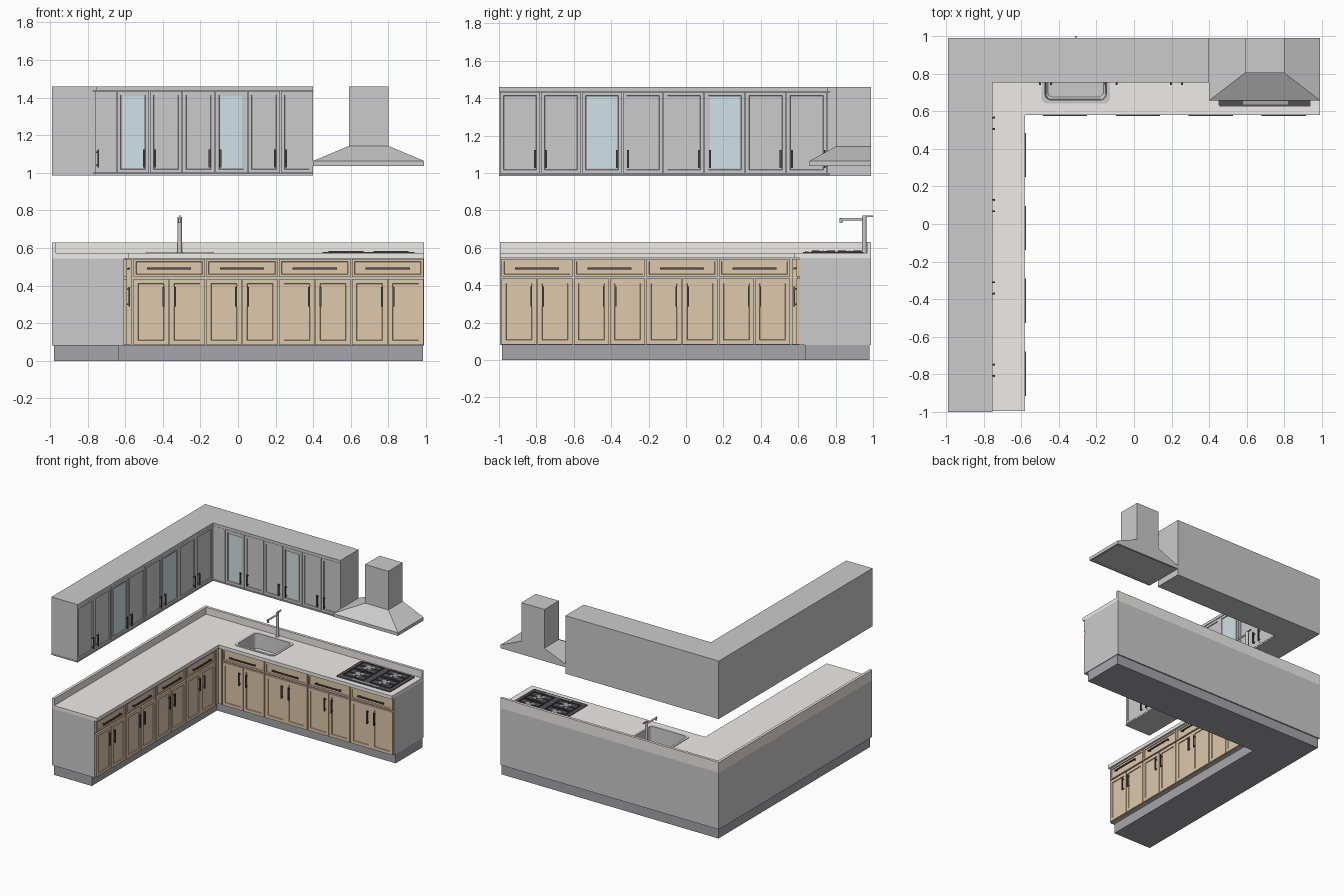
import bpy, bmesh, math
from mathutils import Matrix, Vector

if "Cube" in bpy.data.objects:
    bpy.data.objects.remove(bpy.data.objects["Cube"])


def material(name, r, g, b):
    m = bpy.data.materials.new(name)
    m.diffuse_color = (r, g, b, 1)
    m.use_nodes = True
    m.node_tree.nodes["Principled BSDF"].inputs["Base Color"].default_value = m.diffuse_color
    return m


WOOD = material("wood", .74, .58, .41)
STONE = material("stone", .85, .84, .81)
DARK = material("dark_metal", .08, .08, .085)
PLINTH = material("plinth_grey", .38, .38, .41)
GLASS = material("glass", .62, .76, .80)
# Swaps the back run onto the left wall (mirror across the corner diagonal)
DIAGONAL = Matrix(((0, -1, 0, 0), (-1, 0, 0, 0), (0, 0, 1, 0), (0, 0, 0, 1)))


def finish(bm, name, mat=None, left=False, smooth=False):
    if left:
        bm.transform(DIAGONAL)
    bmesh.ops.recalc_face_normals(bm, faces=bm.faces)
    me = bpy.data.meshes.new(name)
    bm.to_mesh(me)
    bm.free()
    ob = bpy.data.objects.new(name, me)
    bpy.context.collection.objects.link(ob)
    if mat:
        me.materials.append(mat)
    if smooth:
        bpy.ops.object.select_all(action='DESELECT')
        ob.select_set(True)
        bpy.context.view_layer.objects.active = ob
        bpy.ops.object.shade_smooth_by_angle(angle=math.radians(35))
    return ob


def box(bm, x0, x1, y0, y1, z0, z1):
    size = Matrix.Diagonal((x1 - x0, y1 - y0, z1 - z0, 1))
    mid = Matrix.Translation(((x0 + x1) / 2, (y0 + y1) / 2, (z0 + z1) / 2))
    return bmesh.ops.create_cube(bm, size=1, matrix=mid @ size)['verts']


def cylinder(bm, a, b, r, seg=20):
    a, b = Vector(a), Vector(b)
    rot = (b - a).to_track_quat('Z', 'Y').to_matrix().to_4x4()
    bmesh.ops.create_cone(bm, cap_ends=True, segments=seg, radius1=r, radius2=r,
                          depth=(b - a).length, matrix=Matrix.Translation((a + b) / 2) @ rot)


def loft(bm, rings):
    vs = [[bm.verts.new(p) for p in ring] for ring in rings]
    n = len(vs[0])
    for a, b in zip(vs, vs[1:]):
        for i in range(n):
            bm.faces.new((a[i], a[(i + 1) % n], b[(i + 1) % n], b[i]))
    bm.faces.new(vs[0])
    bm.faces.new(vs[-1])


def l_shape(name, outer, inner, right, front, z0, z1, mat=None):
    pts = [(-outer, outer), (right, outer), (right, inner),
           (-inner, inner), (-inner, front), (-outer, front)]
    bm = bmesh.new()
    loft(bm, [[(x, y, z) for x, y in pts] for z in (z0, z1)])
    return finish(bm, name, mat)


def panel(bm, x0, x1, y, z0, z1, rim, thick=.015):
    """Framed door or drawer front facing -y, with a recessed centre."""
    vs = box(bm, x0, x1, y, y + thick, z0, z1)
    face = next(f for f in {f for v in vs for f in v.link_faces} if f.normal.y < -.9
                or all(abs(v.co.y - y) < 1e-5 for v in f.verts))
    face.normal_update()
    bmesh.ops.inset_region(bm, faces=[face], thickness=rim)
    bmesh.ops.inset_region(bm, faces=[face], thickness=.003)
    bmesh.ops.translate(bm, verts=face.verts, vec=(0, .006, 0))


def handle(bm, x, z, y, length, upright):
    h, t, e = length / 2, .005, length / 2 - .012
    if upright:
        box(bm, x - t, x + t, y - .017, y - .009, z - h, z + h)
    else:
        box(bm, x - h, x + h, y - .017, y - .009, z - t, z + t)
    for s in (-e, e):
        px, pz = (x, z + s) if upright else (x + s, z)
        box(bm, px - .004, px + .004, y - .009, y + .002, pz - .004, pz + .004)


def rounded_rect(x0, x1, y0, y1, r, z, n=6):
    pts = []
    for k, (cx, cy) in enumerate(((x1 - r, y1 - r), (x0 + r, y1 - r),
                                  (x0 + r, y0 + r), (x1 - r, y0 + r))):
        for i in range(n + 1):
            a = math.pi / 2 * (k + i / n)
            pts.append((cx + r * math.cos(a), cy + r * math.sin(a), z))
    return pts


# L-shaped bodies
l_shape("plinth", .98, .635, .985, -.985, 0, .08, PLINTH)
carcass = l_shape("base_carcass", .99, .606, .99, -.995, .08, .545)
counter = l_shape("countertop", .99, .58, .99, -.995, .545, .573, STONE)
l_shape("backsplash", .99, .968, .99, -.995, .573, .63, STONE)
l_shape("wall_carcass", .99, .771, .40, -.997, .995, 1.437)
l_shape("wall_bottom_panel", .99, .755, .40, -1, .985, .995)
l_shape("wall_cornice", .99, .753, .40, -1, 1.437, 1.46)

# Base fronts: the same four units on both walls
for left in (False, True):
    side = "left" if left else "back"
    doors, drawers, bars = bmesh.new(), bmesh.new(), bmesh.new()
    w = (.99 + .56) / 4
    for i in range(4):
        x0 = -.56 + i * w
        x1, xm = x0 + w, x0 + w / 2
        panel(drawers, x0 + .004, x1 - .004, .591, .446, .541, .018)
        handle(bars, xm, .49, .591, .235, False)
        panel(doors, x0 + .004, xm - .002, .591, .083, .435, .035)
        panel(doors, xm + .002, x1 - .004, .591, .083, .435, .035)
        for s in (-.031, .031):
            handle(bars, xm + s, .34, .591, .105, True)
    finish(doors, "base_doors_" + side, WOOD, left)
    finish(drawers, "drawer_fronts_" + side, WOOD, left)
    finish(bars, "base_handles_" + side, DARK, left)
    filler = bmesh.new()
    box(filler, -.606, -.566, .593, .606, .083, .541)
    finish(filler, "base_corner_filler_" + side, WOOD, left)

# Wall cabinet fronts
for side, start, end, count, glazed in (("back", -.645, .40, 6, (0, 3)),
                                        ("left", -.755, .997, 8, (2, 5))):
    left = side == "left"
    doors, panes, bars = bmesh.new(), bmesh.new(), bmesh.new()
    w = (end - start) / count
    for i in range(count):
        x0, x1 = start + i * w + .002, start + (i + 1) * w - .002
        panel(doors, x0, x1, .756, .998, 1.434, .027)
        if i in glazed:
            box(panes, x0 + .028, x1 - .028, .759, .764, 1.026, 1.406)
        hx = x1 - .028 if i % 2 == 0 else x0 + .028
        handle(bars, hx, 1.075, .756, .095, True)
    finish(doors, "wall_doors_" + side, None, left)
    finish(panes, "glass_panes_" + side, GLASS, left)
    finish(bars, "wall_handles_" + side, DARK, left)
filler = bmesh.new()
box(filler, -.771, -.647, .757, .771, .998, 1.434)
finish(filler, "wall_corner_filler")

# Sink opening cut through counter and carcass
X0, X1, Y0, Y1 = -.485, -.135, .648, .918
bm = bmesh.new()
loft(bm, [rounded_rect(X0, X1, Y0, Y1, .03, z) for z in (.43, .65)])
cutter = finish(bm, "sink_cutter")
cutter.hide_render = True
for ob in (carcass, counter):
    mod = ob.modifiers.new("sink_opening", 'BOOLEAN')
    mod.operation, mod.solver, mod.object = 'DIFFERENCE', 'EXACT', cutter
    bpy.context.view_layer.objects.active = ob
    bpy.ops.object.modifier_apply(modifier=mod.name)
bpy.data.objects.remove(cutter)

# Sink basin with rim
bm = bmesh.new()
rings = [(.003, .435, .03), (.003, .573, .03), (-.008, .573, .035), (-.008, .577, .035),
         (.012, .577, .03), (.016, .455, .03), (.028, .443, .025)]
loft(bm, [rounded_rect(X0 + d, X1 - d, Y0 + d, Y1 - d, r, z) for d, z, r in rings])
finish(bm, "sink_basin", smooth=True)
bm = bmesh.new()
cylinder(bm, (-.31, .783, .442), (-.31, .783, .447), .022)
finish(bm, "sink_drain", DARK, smooth=True)

# Tap: post, spout, nozzle and lever
bm = bmesh.new()
cylinder(bm, (-.31, .953, .573), (-.31, .953, .765), .012)
cylinder(bm, (-.31, .953, .573), (-.31, .953, .581), .015)
cylinder(bm, (-.31, .953, .752), (-.31, .822, .752), .007)
cylinder(bm, (-.31, .829, .757), (-.31, .829, .733), .008)
box(bm, -.315, -.305, .945, 1.0, .765, .773)
finish(bm, "tap", smooth=True)

# Hob: plate, control strip, burners and grates
bm = bmesh.new()
loft(bm, [rounded_rect(.45, .94, .625, .95, .01, z, 3) for z in (.573, .578)])
finish(bm, "hob_plate", DARK)
bm = bmesh.new()
box(bm, .58, .82, .637, .655, .578, .5795)
finish(bm, "hob_control_strip", PLINTH)
burners, grates = bmesh.new(), bmesh.new()
for x in (.575, .815):
    for y in (.735, .875):
        cylinder(burners, (x, y, .578), (x, y, .5805), .042, 24)
        cylinder(burners, (x, y, .5805), (x, y, .583), .024, 24)
        for s in (-1, 1):
            box(grates, *sorted((x + s * .02, x + s * .09)), y - .003, y + .003, .578, .585)
            box(grates, x - .003, x + .003, *sorted((y + s * .02, y + s * .062)), .578, .585)
            box(grates, x - .093, x + .093, y + s * .062 - .003, y + s * .062 + .003, .578, .584)
            box(grates, x + s * .09 - .003, x + s * .09 + .003, y - .062, y + .062, .578, .584)
finish(burners, "hob_burners", PLINTH, smooth=True)
finish(grates, "hob_grates", DARK)

# Extractor hood: recessed underside, rim, canopy and chimney
bm = bmesh.new()
loft(bm, [[(x0, y0, z), (x1, y0, z), (x1, y1, z), (x0, y1, z)]
          for x0, x1, y0, y1, z in ((.415, .975, .672, .975, 1.045), (.415, .975, .672, .975, 1.037),
                                    (.40, .99, .657, .99, 1.037), (.40, .99, .657, .99, 1.063),
                                    (.59, .80, .803, .99, 1.143), (.59, .80, .803, .99, 1.46))])
finish(bm, "extractor_hood")
